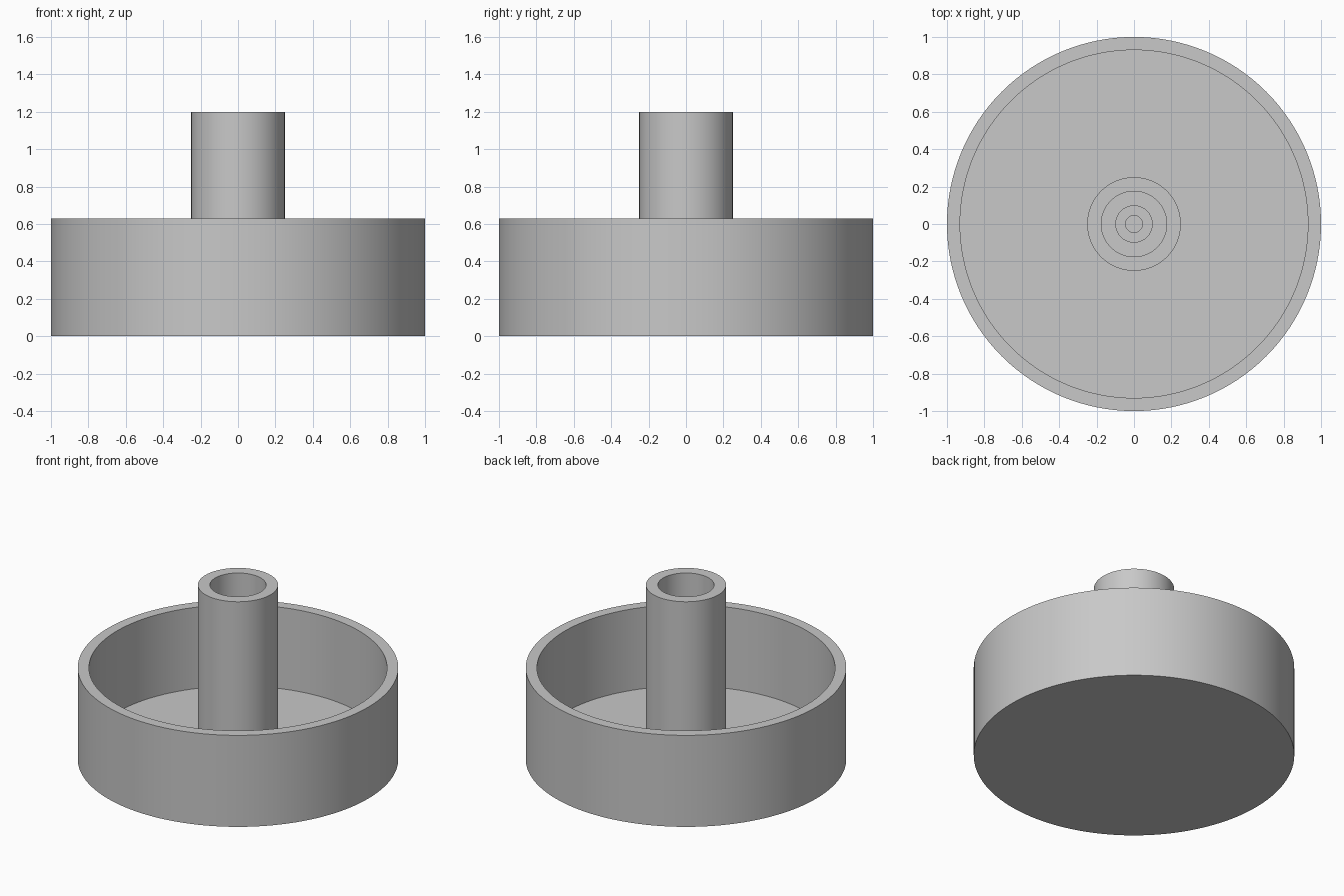
import bpy
import bmesh
import math

cube = bpy.data.objects.get("Cube")
if cube:
    bpy.data.objects.remove(cube, do_unlink=True)

SEGMENTS = 128
FLOOR = 0.07
RIM = 0.63

grey = bpy.data.materials.new("plain_grey")
grey.use_nodes = True
colour = (0.58, 0.58, 0.58, 1)
grey.diffuse_color = colour
grey.node_tree.nodes["Principled BSDF"].inputs["Base Color"].default_value = colour


def lathe(name, profile):
    """Spin a (radius, height) profile around z into a smooth solid."""
    bm = bmesh.new()
    verts = [bm.verts.new((r, 0, z)) for r, z in profile]
    edges = [bm.edges.new(pair) for pair in zip(verts, verts[1:])]
    bmesh.ops.spin(bm, geom=verts + edges, cent=(0, 0, 0), axis=(0, 0, 1),
                   angle=math.tau, steps=SEGMENTS, use_duplicate=False)
    bmesh.ops.remove_doubles(bm, verts=bm.verts, dist=0.0001)
    bmesh.ops.recalc_face_normals(bm, faces=bm.faces)
    mesh = bpy.data.meshes.new(name)
    bm.to_mesh(mesh)
    bm.free()
    mesh.materials.append(grey)
    obj = bpy.data.objects.new(name, mesh)
    bpy.context.collection.objects.link(obj)
    bpy.ops.object.select_all(action="DESELECT")
    obj.select_set(True)
    bpy.context.view_layer.objects.active = obj
    bpy.ops.object.shade_smooth_by_angle(angle=math.radians(30))
    return obj


def tube(name, outer, inner, top):
    """Open tube standing on the dish floor, sunk slightly into it."""
    base = FLOOR - 0.02
    return lathe(name, [(inner, base), (outer, base), (outer, top),
                        (inner, top), (inner, base)])


# Round dish with a solid floor
lathe("dish", [(0, 0), (1, 0), (1, RIM), (0.93, RIM), (0.93, FLOOR), (0, FLOOR)])

# Tall hollow column and the smaller hollow post inside it
tube("column", 0.25, 0.175, 1.2)
tube("inner_post", 0.1, 0.045, RIM)
